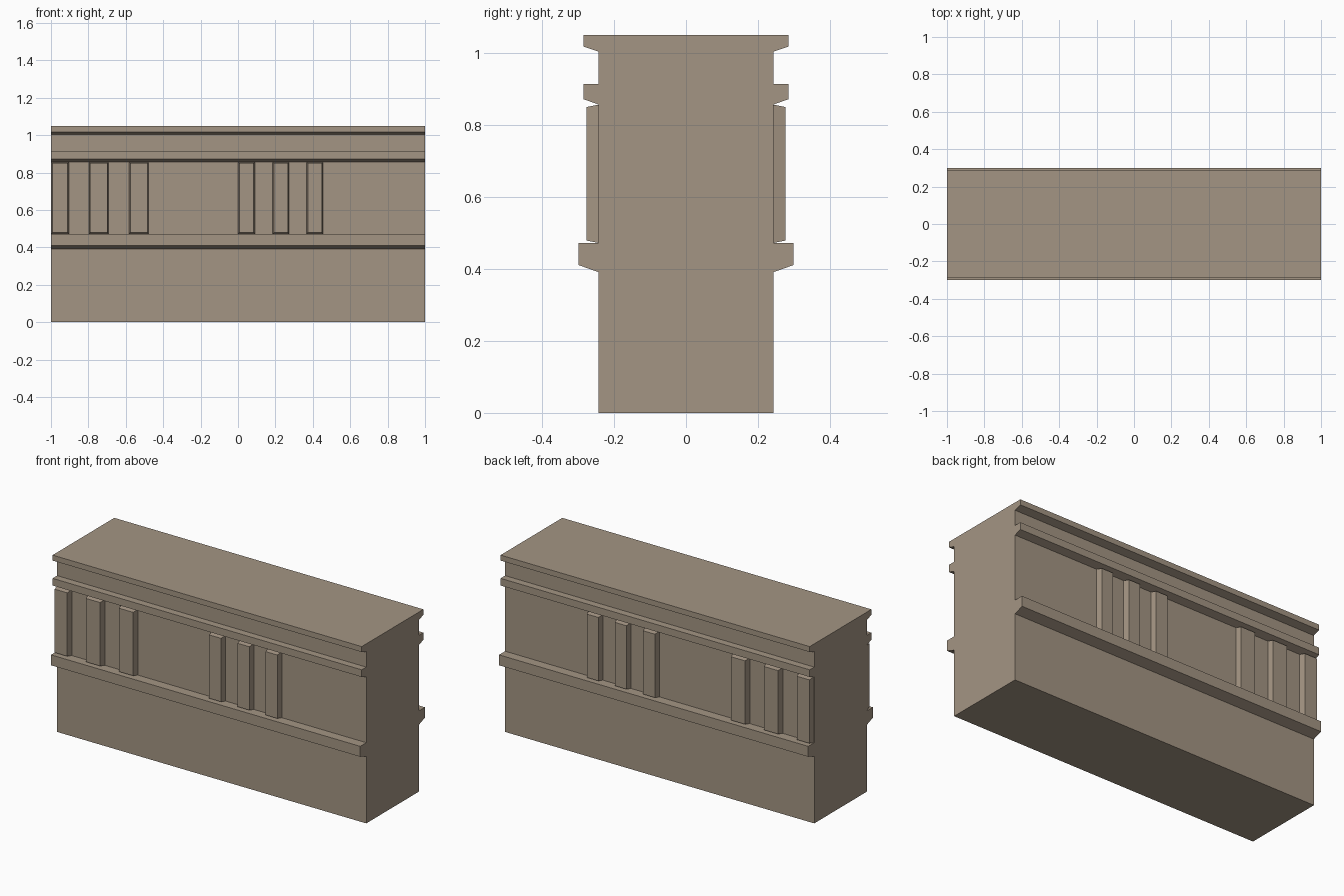
import bpy, bmesh

if "Cube" in bpy.data.objects:
    bpy.data.objects.remove(bpy.data.objects["Cube"])

stone = bpy.data.materials.new("warm grey stone")
stone.diffuse_color = (0.371, 0.300, 0.228, 1)
stone.use_nodes = True
stone.node_tree.nodes["Principled BSDF"].inputs["Base Color"].default_value = stone.diffuse_color

WALL = 0.243  # half depth of the plain wall


def finish(bm, name):
    bmesh.ops.recalc_face_normals(bm, faces=bm.faces)
    mesh = bpy.data.meshes.new(name)
    bm.to_mesh(mesh)
    bm.free()
    mesh.materials.append(stone)
    obj = bpy.data.objects.new(name, mesh)
    bpy.context.collection.objects.link(obj)
    return obj


# Wall with three moulded ledges: one half profile (y, z), mirrored and extruded along x
half = [(WALL, 0)]
for out, slope_z, low_z, top_z in [(0.299, 0.391, 0.411, 0.472),
                                   (0.285, 0.857, 0.872, 0.914),
                                   (0.285, 1.004, 1.018, 1.05)]:
    half += [(WALL, slope_z), (out, low_z), (out, top_z)]
    if top_z < 1.05:
        half.append((WALL, top_z))
profile = half + [(-y, z) for y, z in reversed(half)]

bm = bmesh.new()
end = bm.faces.new([bm.verts.new((-1, y, z)) for y, z in profile])
ext = bmesh.ops.extrude_face_region(bm, geom=[end], use_keep_orig=True)
bmesh.ops.translate(bm, vec=(2, 0, 0),
                    verts=[v for v in ext["geom"] if isinstance(v, bmesh.types.BMVert)])
finish(bm, "moulded_wall")


# Raised frieze bars: tapered blocks on both long sides
def bar(name, x0, x1, side):
    bm = bmesh.new()
    bmesh.ops.create_cube(bm, size=1)
    for v in bm.verts:
        front = v.co.y * side > 0
        inset = 0.007 if front else 0
        x = x0 + inset if v.co.x < 0 else x1 - inset
        z = 0.472 + inset if v.co.z < 0 else 0.857 - inset
        v.co = (x, side * (0.277 if front else WALL - 0.002), z)
    finish(bm, name)


bars = [(-0.999, -0.904), (-0.797, -0.691), (-0.583, -0.477),
        (0.0, 0.091), (0.185, 0.274), (0.366, 0.455)]
for label, side in (("front", -1), ("back", 1)):
    for i, (x0, x1) in enumerate(bars):
        bar(f"{label}_frieze_bar_{i + 1}", x0, x1, side)
